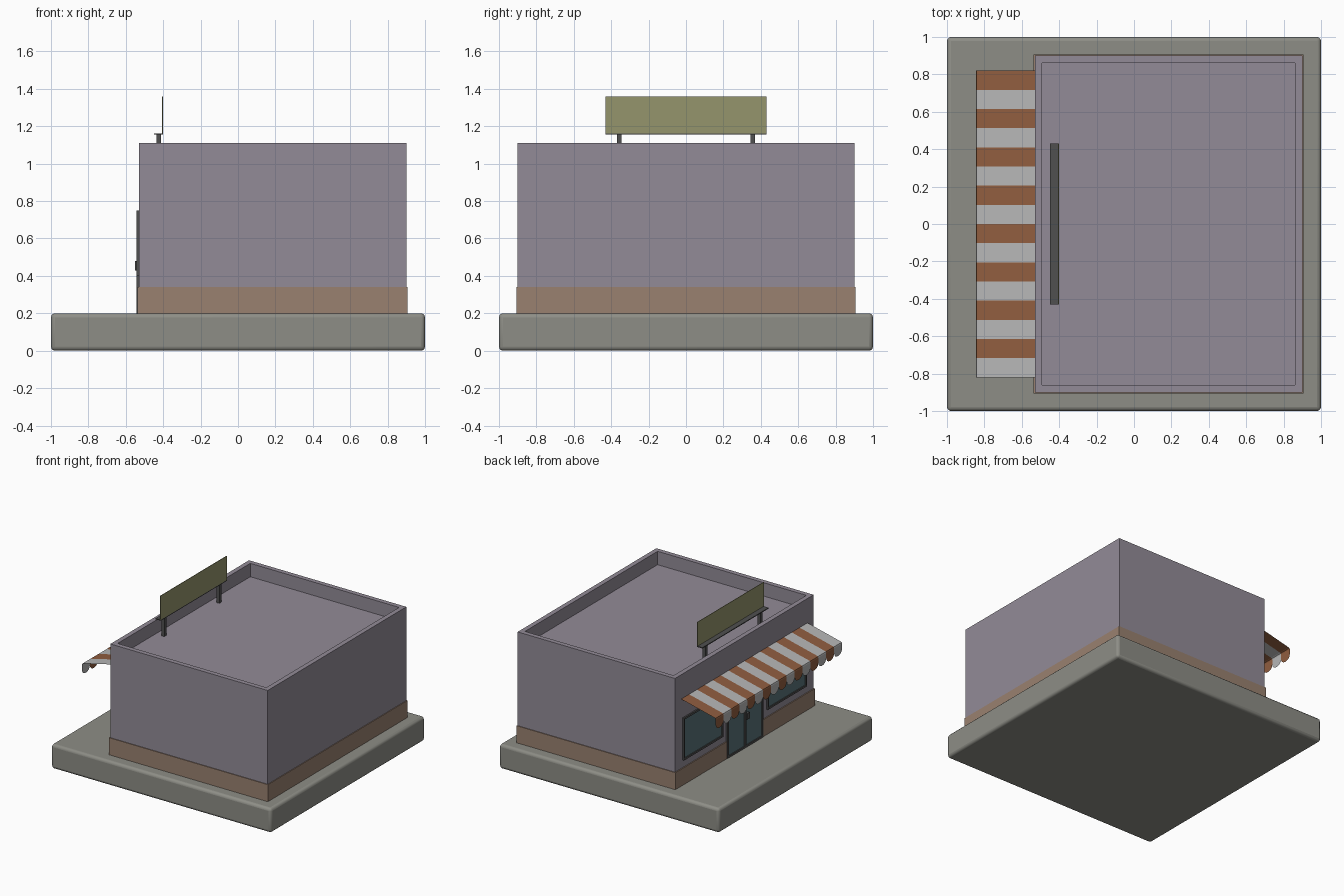
import bpy, bmesh, math

if "Cube" in bpy.data.objects:
    bpy.data.objects.remove(bpy.data.objects["Cube"])


def mat(name, rgb):
    m = bpy.data.materials.new(name)
    m.diffuse_color = (*rgb, 1)
    m.use_nodes = True
    m.node_tree.nodes["Principled BSDF"].inputs["Base Color"].default_value = m.diffuse_color
    return m


STONE = mat("stone", (0.27, 0.27, 0.24))
WALL = mat("wall", (0.29, 0.26, 0.31))
BROWN = mat("skirting", (0.32, 0.22, 0.16))
ORANGE = mat("orange", (0.28, 0.11, 0.05))
WHITE = mat("white", (0.47, 0.47, 0.47))
GLASS = mat("glass", (0.10, 0.17, 0.19))
DARK = mat("dark_metal", (0.08, 0.08, 0.08))
OLIVE = mat("olive", (0.30, 0.30, 0.15))


def finish(name, bm, *mats):
    me = bpy.data.meshes.new(name)
    bm.to_mesh(me)
    bm.free()
    for m in mats:
        me.materials.append(m)
    ob = bpy.data.objects.new(name, me)
    bpy.context.collection.objects.link(ob)
    return ob


def add_box(bm, x, y, z):
    """Add a box given (min, max) on each axis."""
    vs = bmesh.ops.create_cube(bm, size=1)["verts"]
    for v in vs:
        for i, r in enumerate((x, y, z)):
            v.co[i] = r[0] if v.co[i] < 0 else r[1]


def boxes(name, material, *ranges):
    bm = bmesh.new()
    for r in ranges:
        add_box(bm, *r)
    return finish(name, bm, material)


# ground slab with rounded edges
slab = boxes("base_slab", STONE, ((-1, 1), (-1, 1), (0, 0.2)))
bev = slab.modifiers.new("bevel", "BEVEL")
bev.width, bev.segments = 0.022, 3
bpy.context.view_layer.objects.active = slab
slab.select_set(True)
bpy.ops.object.shade_smooth_by_angle(angle=math.radians(40))
slab.select_set(False)

# walls with sunken roof behind a parapet
bm = bmesh.new()
add_box(bm, (-0.53, 0.9), (-0.9, 0.9), (0.2, 1.11))
bm.normal_update()
top = max(bm.faces, key=lambda f: f.calc_center_median().z)
bmesh.ops.inset_region(bm, faces=[top], thickness=0.055)
ret = bmesh.ops.extrude_discrete_faces(bm, faces=[top])
roof = ret["faces"][0]
bmesh.ops.translate(bm, verts=roof.verts, vec=(0, 0, -0.11))
bmesh.ops.recalc_face_normals(bm, faces=bm.faces)
finish("walls_and_roof", bm, WALL)

# skirting around the walls, with a gap for the door
DOOR = 0.235
SZ = (0.2, 0.34)
boxes("skirting", BROWN,
      ((-0.538, 0.906), (0.9, 0.906), SZ),
      ((-0.538, 0.906), (-0.906, -0.9), SZ),
      ((0.9, 0.906), (-0.9, 0.9), SZ),
      ((-0.538, -0.53), (DOOR, 0.9), SZ),
      ((-0.538, -0.53), (-0.9, -DOOR), SZ))


def glazed(name, y0, y1, z0, z1, mullion=False):
    """Dark frame with a glass pane set slightly behind it."""
    w, x = 0.016, (-0.542, -0.53)
    bars = [(x, (y0, y0 + w), (z0, z1)), (x, (y1 - w, y1), (z0, z1)),
            (x, (y0 + w, y1 - w), (z0, z0 + w)), (x, (y0 + w, y1 - w), (z1 - w, z1))]
    if mullion:
        c = (y0 + y1) / 2
        bars.append((x, (c - w * 0.7, c + w * 0.7), (z0 + w, z1 - w)))
    boxes(name + "_frame", DARK, *bars)
    boxes(name + "_glass", GLASS, ((-0.535, -0.53), (y0 + w, y1 - w), (z0 + w, z1 - w)))


# shop front
glazed("window_left", 0.29, 0.8, 0.4, 0.75)
glazed("window_right", -0.8, -0.29, 0.4, 0.75)
glazed("door", -DOOR, DOOR, 0.2, 0.75, True)
boxes("door_handle", DARK, ((-0.552, -0.535), (-0.04, -0.01), (0.43, 0.48)))

# striped awning: one sloping strip with a scalloped flap per stripe
N, HALF = 16, 0.82
W = 2 * HALF / N
PROFILE = [(-0.53, 0.91), (-0.832, 0.838), (-0.841, 0.834), (-0.844, 0.824)]
bm = bmesh.new()
for i in range(N):
    y0 = -HALF + i * W
    idx = (i + 1) % 2
    rows = [[bm.verts.new((x, y, z)) for y in (y0, y0 + W)] for x, z in PROFILE]
    faces = [bm.faces.new((a[0], b[0], b[1], a[1])) for a, b in zip(rows, rows[1:])]
    arc = [bm.verts.new((-0.844, y0 + W / 2 - W / 2 * math.cos(t * math.pi / 8),
                         0.782 - 0.042 * math.sin(t * math.pi / 8))) for t in range(9)]
    faces.append(bm.faces.new([rows[-1][0]] + arc + [rows[-1][1]]))
    for f in faces:
        f.material_index = idx
        f.normal_update()
        if f.normal.z - f.normal.x < 0:
            f.normal_flip()
finish("awning", bm, ORANGE, WHITE)

# roof sign: posts, ledge and blank board
boxes("sign_posts", DARK, *[((-0.436, -0.411), (s * 0.357 - 0.013, s * 0.357 + 0.013), (1.0, 1.156))
                            for s in (-1, 1)])
boxes("sign_ledge", DARK, ((-0.45, -0.402), (-0.43, 0.43), (1.155, 1.162)))
boxes("sign_board", OLIVE, ((-0.406, -0.402), (-0.43, 0.43), (1.162, 1.36)))
